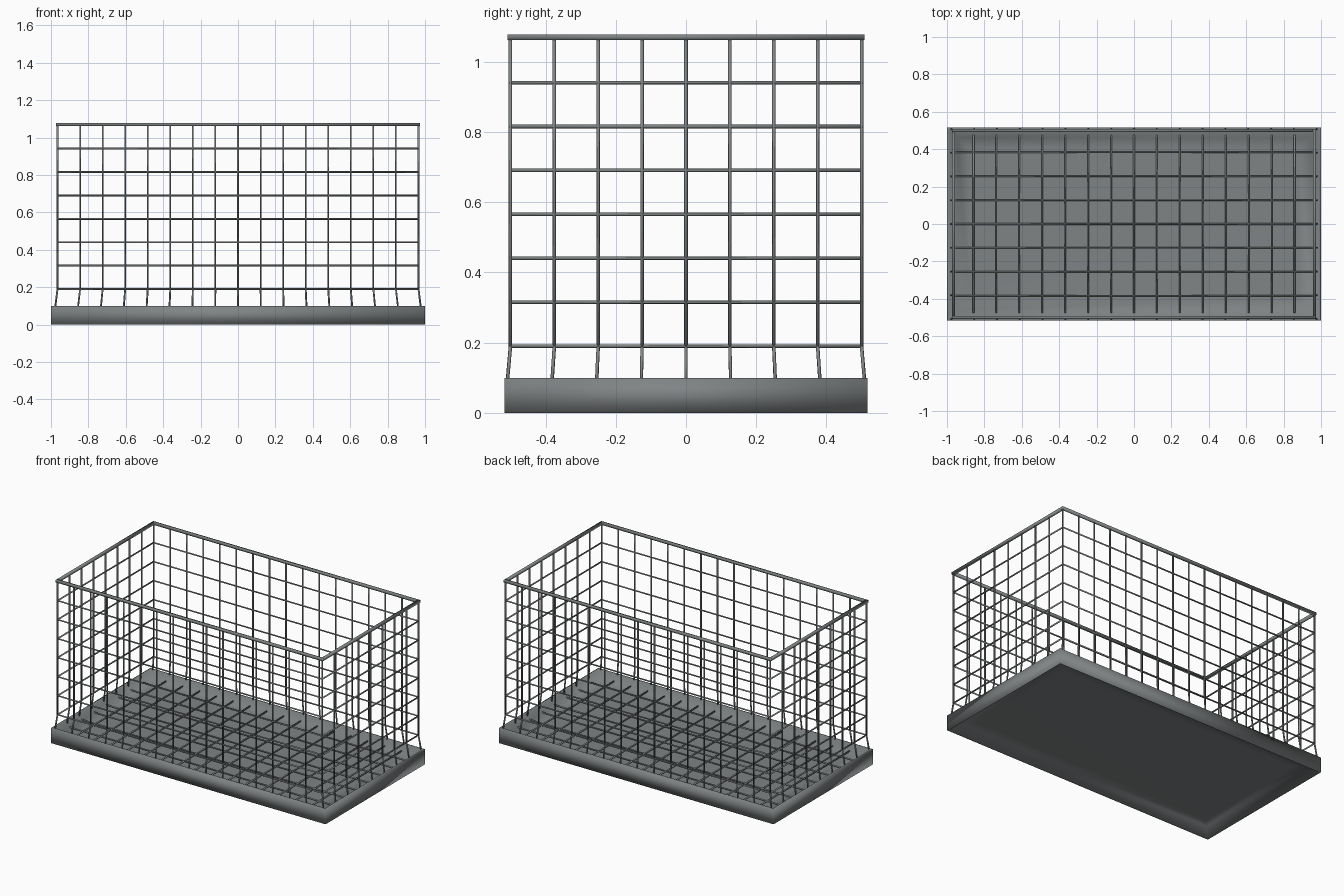
import bpy, bmesh, math
from mathutils import Vector

if "Cube" in bpy.data.objects:
    bpy.data.objects.remove(bpy.data.objects["Cube"])

mat = bpy.data.materials.new("steel grey")
mat.diffuse_color = (0.215, 0.23, 0.235, 1)
mat.use_nodes = True
mat.node_tree.nodes["Principled BSDF"].inputs["Base Color"].default_value = mat.diffuse_color


def finish(bm, name):
    bmesh.ops.recalc_face_normals(bm, faces=bm.faces[:])
    for f in bm.faces:
        f.smooth = True
    me = bpy.data.meshes.new(name)
    bm.to_mesh(me)
    bm.free()
    me.materials.append(mat)
    ob = bpy.data.objects.new(name, me)
    bpy.context.collection.objects.link(ob)
    return ob


def wire(bm, points, r, closed=False, sides=6):
    """Sweep a thin round wire through the points, one tube per segment."""
    pts = [Vector(p) for p in points]
    if closed:
        pts.append(pts[0])
    for a, b in zip(pts, pts[1:]):
        n = (b - a).normalized()
        q = n.to_track_quat('Z', 'Y')
        rings = []
        for c in (a - n * r * 0.6, b + n * r * 0.6):
            rings.append([bm.verts.new(c + q @ Vector((r * math.cos(t), r * math.sin(t), 0)))
                          for t in [2 * math.pi * (i + 0.5) / sides for i in range(sides)]])
        for i in range(sides):
            j = (i + 1) % sides
            bm.faces.new((rings[0][i], rings[0][j], rings[1][j], rings[1][i]))
        bm.faces.new(rings[0][::-1])
        bm.faces.new(rings[1])


# Tray: rectangular loops (inset, height) from recessed underside round the rim to the floor
profile = [(0.12, 0.047), (0.055, 0.045), (0.008, 0), (0, 0), (0, 0.1),
           (0.01, 0.1), (0.055, 0.055), (0.12, 0.053)]
bm = bmesh.new()
loops = []
for d, z in profile:
    x, y = 1 - d, 0.517 - d
    loops.append([bm.verts.new(p) for p in ((-x, -y, z), (x, -y, z), (x, y, z), (-x, y, z))])
for l0, l1 in zip(loops, loops[1:]):
    for i in range(4):
        j = (i + 1) % 4
        bm.faces.new((l0[i], l0[j], l1[j], l1[i]))
bm.faces.new(loops[0][::-1])
bm.faces.new(loops[-1])
finish(bm, "tray")

# Cage dimensions: upper box and slightly flared foot
X, Y, TOP, KNEE, FOOT = 0.965, 0.5, 1.066, 0.19, 0.065
FX, FY = 0.981 / X, 0.511 / Y
NX, NY, R = 16, 8, 0.005
xs = [-X + 2 * X * i / NX for i in range(NX + 1)]
ys = [-Y + 2 * Y * i / NY for i in range(NY + 1)]


def upright(bm, x, y):
    wire(bm, [(x, y, TOP), (x, y, KNEE), (x * FX, y * FY, FOOT)], R)


# Upright wires
bm = bmesh.new()
for x in xs:
    for s in (-1, 1):
        upright(bm, x, s * Y)
for y in ys[1:-1]:
    for s in (-1, 1):
        upright(bm, s * X, y)
finish(bm, "upright_wires")

# Horizontal wire rings
bm = bmesh.new()
for k in range(7):
    z = KNEE + k * (TOP - KNEE) / 7
    wire(bm, [(-X, -Y, z), (X, -Y, z), (X, Y, z), (-X, Y, z)], R, True)
finish(bm, "wire_rings")

# Thicker square top rim
bm = bmesh.new()
wire(bm, [(-X, -Y, 1.07), (X, -Y, 1.07), (X, Y, 1.07), (-X, Y, 1.07)], 0.0113, True, 4)
finish(bm, "top_rim")

# Floor grid
bm = bmesh.new()
for x in xs:
    wire(bm, [(x * FX, -Y * FY, FOOT), (x * FX, Y * FY, FOOT)], R)
for y in ys:
    wire(bm, [(-X * FX, y * FY, FOOT), (X * FX, y * FY, FOOT)], R)
finish(bm, "floor_grid")
